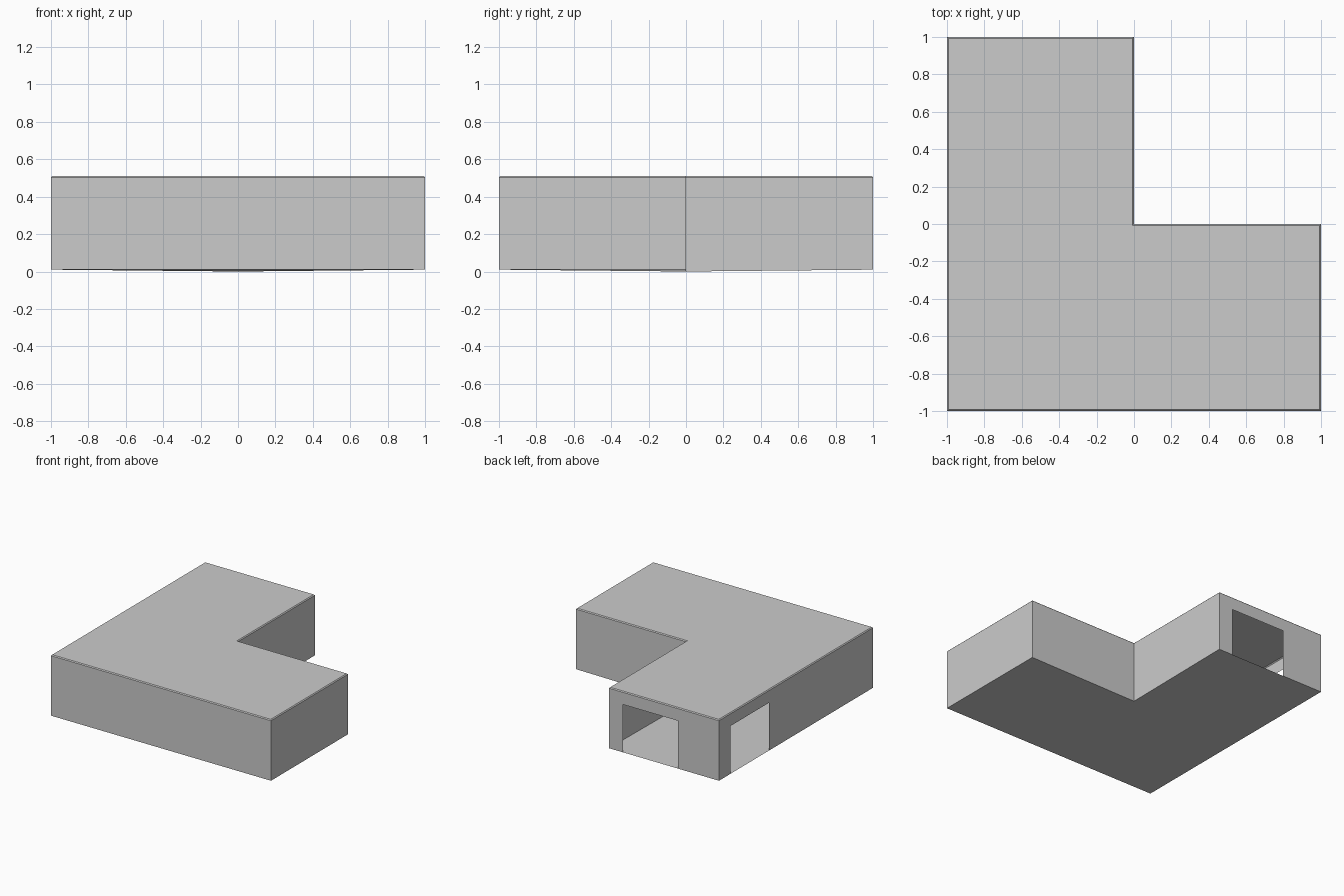
import bpy, bmesh
from mathutils import Vector

if "Cube" in bpy.data.objects:
    bpy.data.objects.remove(bpy.data.objects["Cube"])

# L-shaped footprint, anticlockwise from the front left corner
PLAN = [(-1, -1), (1, -1), (1, 0), (0, 0), (0, 1), (-1, 1)]
BASE, EAVE, ROOF, DOOR_TOP = 0.01, 0.503, 0.51, 0.403


def base(p):
    # the floor dips slightly at the inner corner
    return 0.0 if p == (0, 0) else BASE


def sheet(name, points, flip=False, rim=0.0, rise=0.0):
    bm = bmesh.new()
    verts = [bm.verts.new(p) for p in points]
    face = bm.faces.new(verts[::-1] if flip else verts)
    bm.normal_update()
    if rim:
        bmesh.ops.inset_region(bm, faces=[face], thickness=rim, depth=0,
                               use_boundary=True, use_even_offset=True)
        for v in face.verts:
            v.co.z += rise
    mesh = bpy.data.meshes.new(name)
    bm.to_mesh(mesh)
    bm.free()
    obj = bpy.data.objects.new(name, mesh)
    bpy.context.collection.objects.link(obj)
    return obj


def wall(name, a, b, door=None):
    # door gives its start and end distance along the wall
    lo_a, lo_b = Vector((*a, base(a))), Vector((*b, base(b)))
    direction = Vector((b[0] - a[0], b[1] - a[1], 0)).normalized()
    pts = [lo_a]
    if door:
        s, e = (lo_a + direction * d for d in door)
        up = Vector((0, 0, DOOR_TOP - BASE))
        pts += [s, s + up, e + up, e]
    pts += [lo_b, Vector((*b, EAVE)), Vector((*a, EAVE))]
    sheet(name, pts)


# floor and roof (roof has a small chamfered rim)
sheet("floor", [(*p, base(p)) for p in PLAN], flip=True)
sheet("roof", [(*p, EAVE) for p in PLAN], rim=0.007, rise=ROOF - EAVE)

# walls, with doorways in the back and left ones
names = ["front_wall", "right_wall", "inner_back_wall",
         "inner_right_wall", "back_wall", "left_wall"]
doors = {"back_wall": (0.127, 0.627), "left_wall": (0.152, 0.652)}
for i, name in enumerate(names):
    wall(name, PLAN[i], PLAN[(i + 1) % len(PLAN)], doors.get(name))
